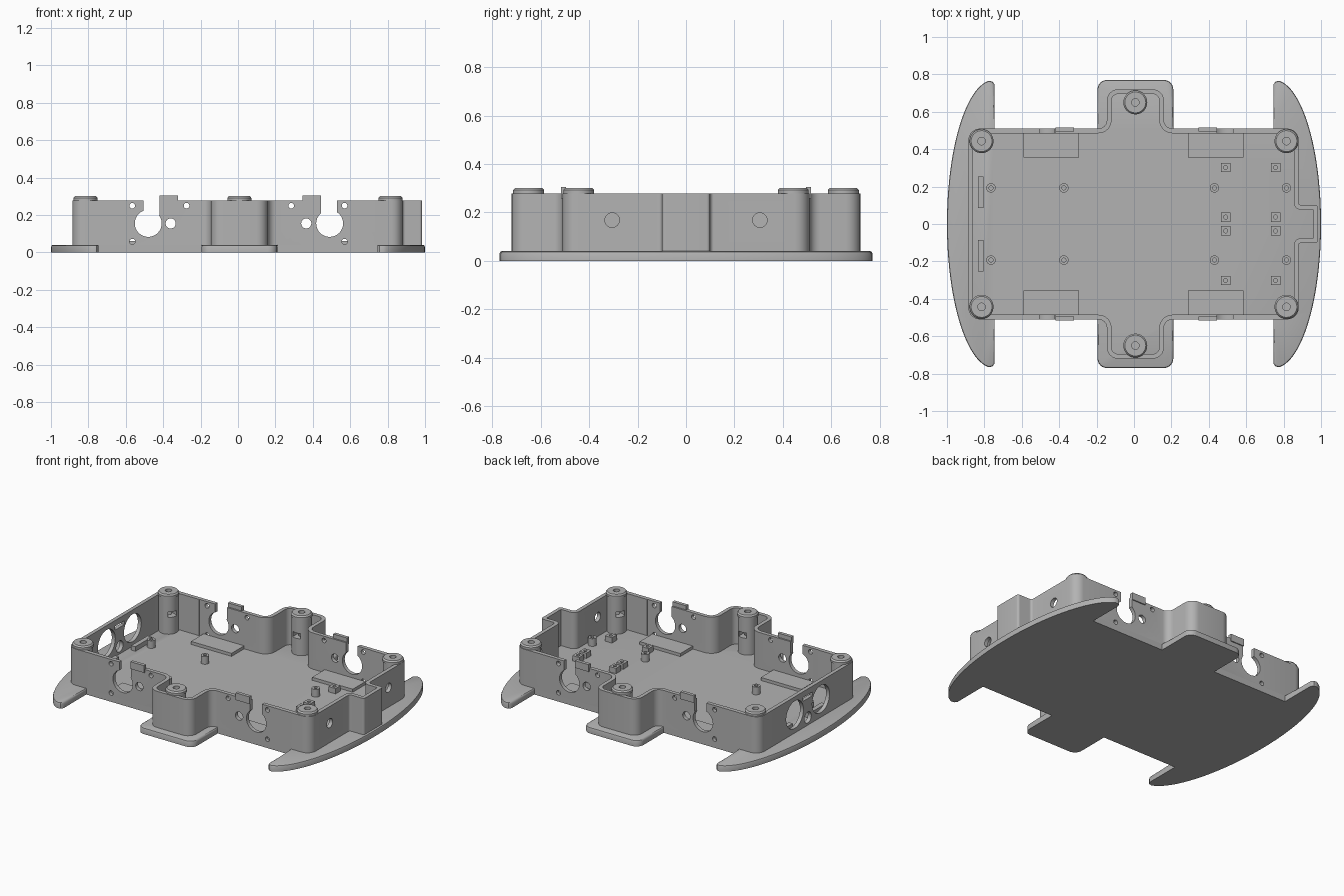
import bpy, bmesh
from math import sin, cos, pi, atan2
from mathutils import Vector, Matrix

if "Cube" in bpy.data.objects:
    bpy.data.objects.remove(bpy.data.objects["Cube"])

FLOOR, TOP, WALL = 0.04, 0.278, 0.025

grey = bpy.data.materials.new("plain grey")
grey.use_nodes = True
COLOR = (0.45, 0.45, 0.45, 1)
grey.diffuse_color = COLOR
grey.node_tree.nodes["Principled BSDF"].inputs["Base Color"].default_value = COLOR


def finish(name, bm):
    bmesh.ops.recalc_face_normals(bm, faces=bm.faces)
    mesh = bpy.data.meshes.new(name)
    bm.to_mesh(mesh)
    bm.free()
    mesh.materials.append(grey)
    obj = bpy.data.objects.new(name, mesh)
    bpy.context.collection.objects.link(obj)
    return obj


def box(name, x0, x1, y0, y1, z0, z1):
    bm = bmesh.new()
    size = Matrix.Diagonal((x1 - x0, y1 - y0, z1 - z0, 1))
    place = Matrix.Translation(((x0 + x1) / 2, (y0 + y1) / 2, (z0 + z1) / 2))
    bmesh.ops.create_cube(bm, size=1, matrix=place @ size)
    return finish(name, bm)


def cylinder(name, center, r, depth, axis="Z", sides=32):
    bm = bmesh.new()
    turn = {"X": Matrix.Rotation(pi / 2, 4, "Y"),
            "Y": Matrix.Rotation(pi / 2, 4, "X"), "Z": Matrix()}[axis]
    bmesh.ops.create_cone(bm, cap_ends=True, segments=sides, radius1=r, radius2=r,
                          depth=depth, matrix=Matrix.Translation(center) @ turn)
    return finish(name, bm)


def cut(target, cutters):
    for c in cutters:
        c.hide_render = True
        mod = target.modifiers.new("cut", "BOOLEAN")
        mod.operation = "DIFFERENCE"
        mod.solver = "EXACT"
        mod.object = c
        bpy.context.view_layer.objects.active = target
        bpy.ops.object.modifier_apply(modifier=mod.name)
        bpy.data.objects.remove(c)


def smooth(obj):
    bpy.ops.object.select_all(action="DESELECT")
    obj.select_set(True)
    bpy.context.view_layer.objects.active = obj
    bpy.ops.object.shade_smooth_by_angle(angle=0.6)


def copies(obj, name, spots):
    for x, y, turn in spots:
        twin = bpy.data.objects.new(name, obj.data)
        twin.location = (x, y, 0)
        twin.rotation_euler.z = turn
        bpy.context.collection.objects.link(twin)
    bpy.data.objects.remove(obj)


def corner(before, p, after, r, inset=0, steps=6):
    """Fillet a right-angled corner, optionally moved inside the outline."""
    before, p, after = Vector(before), Vector(p), Vector(after)
    u, v = (before - p).normalized(), (after - p).normalized()
    turn = 1 if v.cross(u) > 0 else -1
    p = p + (u + v) * inset * turn
    r = max(r - inset * turn, 0.004)
    c = p + (u + v) * r
    angles = [pi / 2 * i / steps for i in range(steps + 1)]
    return [c - v * r * cos(a) - u * r * sin(a) for a in angles]


def mirrored(half):
    return half + [(x, -y) for x, y in reversed(half)]


# Floor plate with curved side bumpers and two end tabs
arc = [(0.75 + 0.25 * cos(a), 0.77 * sin(a)) for a in [1.46 * i / 24 for i in range(25)]]
wing = arc + [(0.757, 0.762), (0.745, 0.745), (0.745, 0.51)]
right_tab, left_tab = (0.21, 0.77), (-0.195, 0.77)
tab = [(0.21, 0.51)] + [tuple(p) for p in corner((0.21, 0.51), right_tab, left_tab, 0.05)]
tab += [tuple(p) for p in corner(right_tab, left_tab, (-0.195, 0.51), 0.05)] + [(-0.195, 0.51)]
half = wing + tab + [(-x, y) for x, y in reversed(wing)]
outline = mirrored(half[1:-1])
bm = bmesh.new()
face = bm.faces.new([bm.verts.new((x, y, 0)) for x, y in outline])
extruded = bmesh.ops.extrude_face_region(bm, geom=[face])["geom"]
bmesh.ops.translate(bm, vec=(0, 0, FLOOR),
                    verts=[g for g in extruded if isinstance(g, bmesh.types.BMVert)])
rim = []
for e in bm.edges:
    mid = (e.verts[0].co + e.verts[1].co) / 2
    flat = all(v.co.z > FLOOR / 2 for v in e.verts)
    if flat and (abs(mid.x) > 0.74 or abs(mid.y) > 0.515):
        rim.append(e)
bmesh.ops.bevel(bm, geom=rim, offset=0.01, segments=2, affect="EDGES", profile=0.5)
smooth(finish("floor_plate", bm))

# Wall running all the way round
half = [(0.985, 0.1, 0.015), (0.88, 0.1, 0.015), (0.88, 0.51, 0.06),
        (0.16, 0.51, 0.045), (0.16, 0.72, 0.06), (-0.145, 0.72, 0.06),
        (-0.145, 0.51, 0.045), (-0.885, 0.51, 0.06)]
path = half + [(x, -y, r) for x, y, r in reversed(half)]
outer, inner = [], []
for i, (x, y, r) in enumerate(path):
    before, after = path[i - 1][:2], path[(i + 1) % len(path)][:2]
    outer += corner(before, (x, y), after, r)
    inner += corner(before, (x, y), after, r, WALL)
bm = bmesh.new()
loops = [[bm.verts.new((p.x, p.y, z)) for p in pts]
         for pts, z in ((outer, FLOOR), (outer, TOP), (inner, TOP), (inner, FLOOR))]
count = len(outer)
for k in range(4):
    a, b = loops[k], loops[(k + 1) % 4]
    for i in range(count):
        j = (i + 1) % count
        bm.faces.new((a[i], a[j], b[j], b[i]))
wall = finish("outer_wall", bm)

# Openings in the long walls: motor hole, slot, shaft hole, screw holes
cutters = []
for x, z, r in [(-0.48, 0.155, 0.072), (0.49, 0.155, 0.072),
                (-0.36, 0.155, 0.027), (0.365, 0.155, 0.027),
                (-0.565, 0.25, 0.015), (-0.565, 0.058, 0.015), (-0.275, 0.25, 0.015),
                (0.57, 0.25, 0.015), (0.57, 0.058, 0.015), (0.285, 0.25, 0.015)]:
    cutters.append(cylinder("cutter", (x, 0, z), r, 1.2, "Y"))
for x in (-0.505, 0.445):
    cutters.append(box("cutter", x, x + 0.085, -0.6, 0.6, 0.2, 0.35))
# Openings in the short walls: small round holes and sensor windows
for side in (-1, 1):
    cutters.append(cylinder("cutter", (0.87, side * 0.305, 0.168), 0.03, 0.1, "X"))
    cutters.append(cylinder("cutter", (-0.87, side * 0.135, 0.16), 0.09, 0.1, "X"))
cutters.append(cylinder("cutter", (-0.87, 0, 0.09), 0.036, 0.1, "X"))
cutters.append(box("cutter", -0.95, -0.8, -0.05, 0.05, 0.215, 0.24))
cut(wall, cutters)
smooth(wall)

# Details along both long walls
for side in (-1, 1):
    def strip(name, x0, x1, y0, y1, z0, z1):
        low, high = sorted((side * y0, side * y1))
        box(name, x0, x1, low, high, z0, z1)
    for x in (-0.42, 0.345):
        strip("wall_clip", x, x + 0.1, 0.495, 0.517, TOP - 0.02, 0.305)
    for x in (-0.59, 0.29):
        strip("motor_pad", x, x + 0.295, 0.355, 0.487, FLOOR, 0.06)
    for x in (-0.82, 0.62):
        strip("wall_rib", x, x + 0.2, 0.483, 0.49, FLOOR, TOP)
    strip("sensor_rest", -0.835, -0.805, 0.085, 0.255, FLOOR, 0.07)

# Screw posts with a chamfered cap, a bore and a nut slot
bm = bmesh.new()
profile = [(0, FLOOR), (0.059, FLOOR), (0.059, TOP), (0.064, TOP), (0.064, 0.292),
           (0.056, 0.301), (0, 0.301)]
verts = [bm.verts.new((r, 0, z)) for r, z in profile]
edges = [bm.edges.new(pair) for pair in zip(verts, verts[1:])]
bmesh.ops.spin(bm, geom=verts + edges, axis=(0, 0, 1), cent=(0, 0, 0),
               angle=2 * pi, steps=32, use_duplicate=False)
bmesh.ops.remove_doubles(bm, verts=bm.verts, dist=0.0005)
post = finish("post_pattern", bm)
cut(post, [cylinder("cutter", (0, 0, 0.25), 0.02, 0.24),
           box("cutter", 0, 0.1, -0.028, 0.028, 0.15, 0.185)])
smooth(post)
spots = [(x, y, atan2(-y, -x)) for x in (-0.815, 0.815) for y in (-0.443, 0.443)]
spots += [(0.007, y, atan2(-y, 0)) for y in (-0.65, 0.65)]
copies(post, "screw_post", spots)

# Round board standoffs
standoff = cylinder("standoff_pattern", (0, 0, 0.065), 0.025, 0.05, sides=24)
cut(standoff, [cylinder("cutter", (0, 0, 0.09), 0.011, 0.07, sides=16)])
smooth(standoff)
copies(standoff, "board_standoff",
       [(x, y, 0) for x in (-0.765, -0.375, 0.43, 0.815) for y in (-0.193, 0.193)])

# Square mounting blocks
block = box("block_pattern", -0.025, 0.025, -0.025, 0.025, FLOOR, 0.075)
cut(block, [cylinder("cutter", (0, 0, 0.08), 0.011, 0.06, sides=16)])
copies(block, "mounting_block",
       [(x, y, 0) for x in (0.49, 0.757) for y in (-0.302, -0.037, 0.037, 0.302)])
